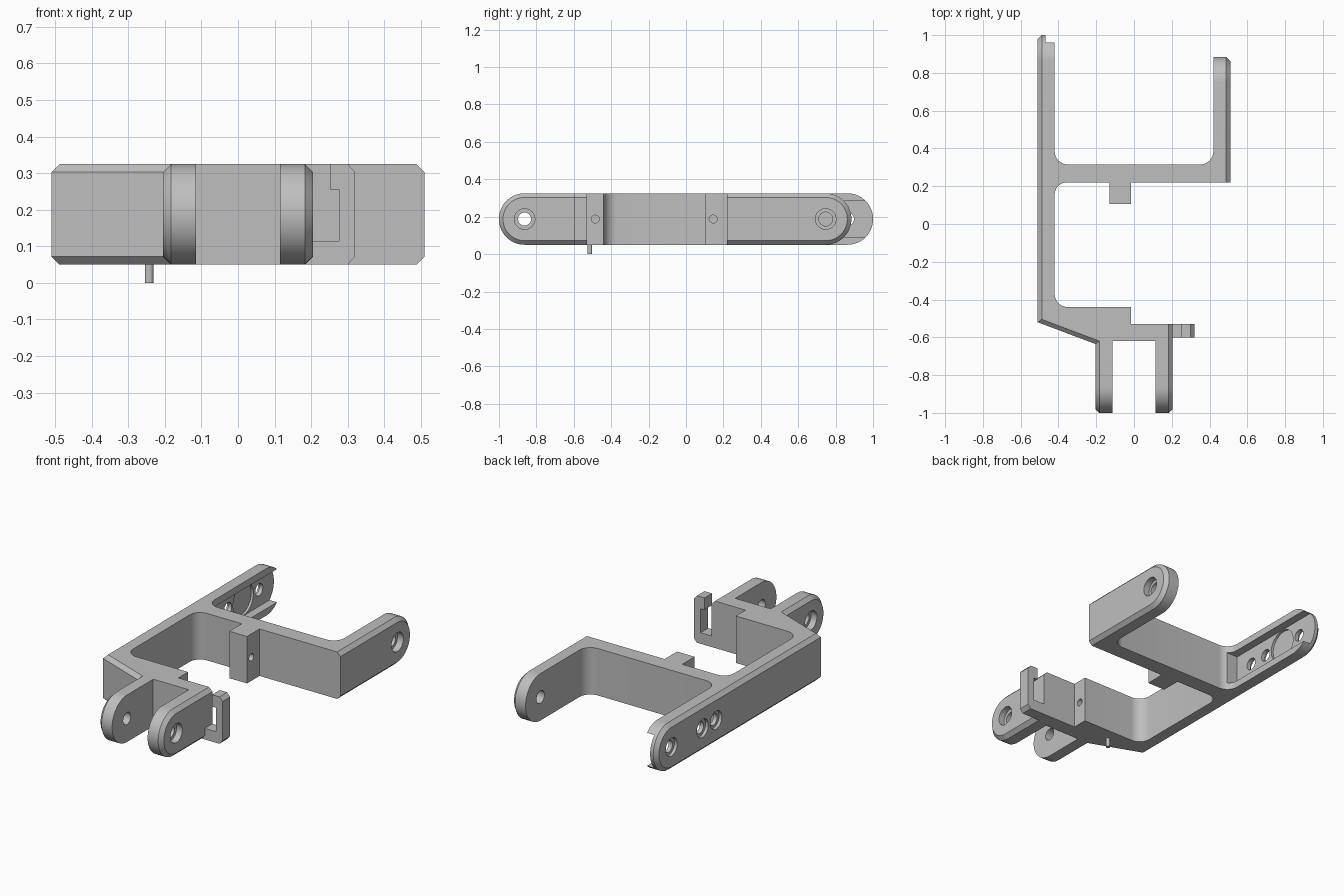
import bpy, bmesh
from math import pi, cos, sin
from mathutils import Matrix

cube = bpy.data.objects.get("Cube")
if cube:
    bpy.data.objects.remove(cube, do_unlink=True)

LOW, HIGH = 0.05, 0.325          # bottom and top of the bracket
MID, HALF = (LOW + HIGH) / 2, (HIGH - LOW) / 2
CH = 0.022                       # chamfer on outer edges

grey = bpy.data.materials.new("plain grey")
grey.use_nodes = True
COLOUR = (0.52, 0.52, 0.52, 1)
grey.diffuse_color = COLOUR
grey.node_tree.nodes["Principled BSDF"].inputs["Base Color"].default_value = COLOUR


def make(name, bm):
    bmesh.ops.recalc_face_normals(bm, faces=bm.faces)
    mesh = bpy.data.meshes.new(name)
    bm.to_mesh(mesh)
    bm.free()
    obj = bpy.data.objects.new(name, mesh)
    mesh.materials.append(grey)
    bpy.context.collection.objects.link(obj)
    return obj


def prism(bm, points, offset):
    """Extrude a closed outline of 3D points by an offset vector."""
    face = bm.faces.new([bm.verts.new(p) for p in points])
    new = bmesh.ops.extrude_face_region(bm, geom=[face], use_keep_orig=True)["geom"]
    bmesh.ops.translate(bm, vec=offset, verts=[g for g in new if isinstance(g, bmesh.types.BMVert)])


def fillet(x, y, sx, sy, r, flip=False, n=10):
    """Concave corner at x, y whose centre lies towards sx, sy."""
    pts = [(x + sx * r * (1 - cos(t)), y + sy * r * (1 - sin(t)))
           for t in [pi / 2 * i / n for i in range(n + 1)]]
    return pts[::-1] if flip else pts


# Frame outline seen from above; the three open arms end in stubs
FORK, BACK = -0.75, 0.6
outer_left = [(-0.51, BACK), (-0.51, -0.52), (-0.205, -0.635), (-0.205, FORK)]
outer_fork = [(0.205, FORK), (0.205, -0.53)]
outer_right = [(0.51, 0.22), (0.51, BACK)]
plan = outer_left + [(-0.115, FORK), (-0.115, -0.62), (0.115, -0.62), (0.115, FORK)]
plan += outer_fork + [(-0.015, -0.53), (-0.015, -0.44)]
plan += fillet(-0.42, -0.44, 1, 1, 0.07, True)
plan += fillet(-0.42, 0.22, 1, -1, 0.065)
plan += [(-0.13, 0.22), (-0.13, 0.105), (-0.015, 0.105), (-0.015, 0.22)]
plan += outer_right + [(0.42, BACK)]
plan += fillet(0.42, 0.315, -1, 1, 0.07)
plan += fillet(-0.42, 0.315, 1, 1, 0.07, True)
plan += [(-0.42, BACK)]

bm = bmesh.new()
prism(bm, [(x, y, LOW) for x, y in plan], (0, 0, HIGH - LOW))


# Chamfer the outer top and bottom edges
def on_chain(edge):
    a, b = edge.verts
    if abs(a.co.z - b.co.z) > 0.01:
        return False
    for chain in (outer_left, outer_fork, outer_right):
        for p, q in zip(chain, chain[1:]):
            for u, v in ((a, b), (b, a)):
                if (abs(u.co.x - p[0]) + abs(u.co.y - p[1])
                        + abs(v.co.x - q[0]) + abs(v.co.y - q[1])) < 1e-4:
                    return True
    return False


bmesh.ops.bevel(bm, geom=[e for e in bm.edges if on_chain(e)], offset=CH,
                offset_type='OFFSET', segments=1, affect='EDGES')

# Open the stub ends so the rounded arm tips can be welded on
caps = [f for f in bm.faces
        if all(abs(v.co.y - FORK) < 1e-4 for v in f.verts)
        or all(abs(v.co.y - BACK) < 1e-4 for v in f.verts)]
bmesh.ops.delete(bm, geom=caps, context='FACES')


def arm_tip(x_in, x_out, y_start, y_axis, n=28):
    """Half-round end of an arm, chamfered on its outer face."""
    d = 1 if y_axis > y_start else -1
    s = 1 if x_out > x_in else -1
    rings = []
    for x, r in ((x_in, HALF), (x_out - s * CH, HALF), (x_out, HALF - CH)):
        pts = [(y_start, MID - r)]
        pts += [(y_axis + d * r * sin(pi * i / n), MID - r * cos(pi * i / n)) for i in range(n + 1)]
        pts += [(y_start, MID + r)]
        rings.append([bm.verts.new((x, y, z)) for y, z in pts])
    for a, b in zip(rings, rings[1:]):
        for i in range(len(a) - 1):
            bm.faces.new((a[i], a[i + 1], b[i + 1], b[i]))
    bm.faces.new(rings[0])
    bm.faces.new(rings[-1])


FORK_AXIS, RAIL_AXIS, ARM_AXIS = -0.863, 0.863, 0.747
for side in (-1, 1):
    arm_tip(side * 0.115, side * 0.205, FORK, FORK_AXIS)
arm_tip(-0.42, -0.51, BACK, RAIL_AXIS)
arm_tip(0.42, 0.51, BACK, ARM_AXIS)
bmesh.ops.remove_doubles(bm, verts=bm.verts, dist=5e-4)
bmesh.ops.dissolve_limit(bm, angle_limit=0.005, verts=bm.verts, edges=bm.edges)
frame = make("bracket_frame", bm)


# Cut away pockets and holes
def cut(bm_cutter):
    cutter = make("cutter", bm_cutter)
    cutter.hide_render = True
    mod = frame.modifiers.new("cut", 'BOOLEAN')
    mod.operation, mod.solver, mod.object = 'DIFFERENCE', 'EXACT', cutter
    bpy.context.view_layer.objects.active = frame
    bpy.ops.object.modifier_apply(modifier=mod.name)
    bpy.data.objects.remove(cutter, do_unlink=True)


def bore(x0, x1, y, r):
    c = bmesh.new()
    bmesh.ops.create_cone(c, cap_ends=True, segments=32, radius1=r, radius2=r, depth=abs(x1 - x0),
                          matrix=Matrix.Translation(((x0 + x1) / 2, y, MID)) @ Matrix.Rotation(pi / 2, 4, 'Y'))
    cut(c)


# Recess along the inner face of the long rail, with a round seat
c = bmesh.new()
lip = 0.097
prism(c, [(-0.468, 0.33, MID - lip), (-0.36, 0.33, MID - lip),
          (-0.36, 1.1, MID - lip), (-0.468, 1.1, MID - lip)], (0, 0, 2 * lip))
cut(c)
bore(-0.482, -0.44, 0.717, 0.094)

# Counterbored holes in rail, fork arms and side arm
for y in (RAIL_AXIS, 0.575, 0.45):
    bore(-0.6, -0.44, y, 0.035)
    bore(-0.6, -0.492, y, 0.053)
for side in (-1, 1):
    bore(side * 0.05, side * 0.3, FORK_AXIS, 0.035)
    bore(side * 0.168, side * 0.3, FORK_AXIS, 0.055)
bore(0.35, 0.6, ARM_AXIS, 0.037)
bore(0.472, 0.6, ARM_AXIS, 0.055)

# Small pin holes in the stop block and the front block
bore(-0.2, 0.05, 0.145, 0.021)
bore(-0.14, 0.05, -0.485, 0.021)

# Hook beside the fork
hook = [(0.183, LOW), (0.3, LOW), (0.32, LOW + CH), (0.32, HIGH - CH), (0.3, HIGH),
        (0.252, HIGH), (0.252, 0.255), (0.276, 0.255), (0.276, 0.115), (0.183, 0.115)]
bm = bmesh.new()
prism(bm, [(x, -0.6, z) for x, z in hook], (0, 0.07, 0))
make("side_hook", bm)

# Small peg underneath
bm = bmesh.new()
bmesh.ops.create_cone(bm, cap_ends=True, segments=20, radius1=0.012, radius2=0.012, depth=0.07,
                      matrix=Matrix.Translation((-0.243, -0.514, 0.035)))
peg = make("bottom_peg", bm)

# Smooth curved walls, keep hard edges
bpy.ops.object.select_all(action='DESELECT')
for obj in (frame, peg):
    obj.select_set(True)
bpy.context.view_layer.objects.active = frame
bpy.ops.object.shade_smooth_by_angle(angle=0.5)
